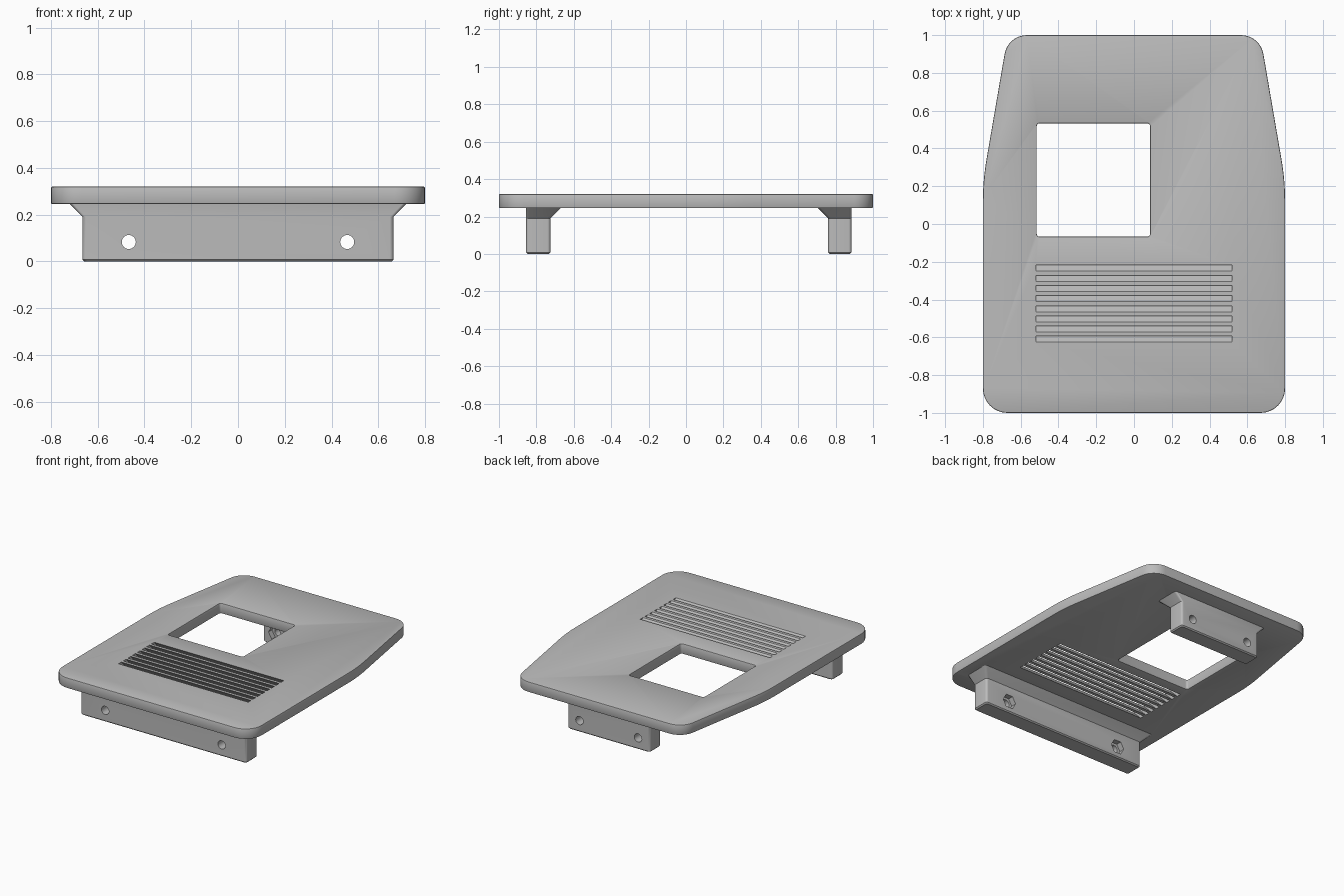
import bpy, bmesh, math
from mathutils import Vector

if "Cube" in bpy.data.objects:
    bpy.data.objects.remove(bpy.data.objects["Cube"])

grey = bpy.data.materials.new("plain grey")
grey.use_nodes = True
grey.diffuse_color = (0.5, 0.5, 0.5, 1)
grey.node_tree.nodes["Principled BSDF"].inputs["Base Color"].default_value = (0.5, 0.5, 0.5, 1)


def rounded(corners, segments=8):
    """Counter-clockwise outline from (x, y, radius) corners."""
    points = []
    for i, (x, y, r) in enumerate(corners):
        c = Vector((x, y))
        before = (Vector(corners[i - 1][:2]) - c).normalized()
        after = (Vector(corners[(i + 1) % len(corners)][:2]) - c).normalized()
        half = before.angle(after) / 2
        centre = c + (before + after).normalized() * r / math.sin(half)
        start = c + before * r / math.tan(half) - centre
        sweep = math.pi - 2 * half
        for k in range(segments + 1):
            a = sweep * k / segments
            points.append((centre.x + start.x * math.cos(a) - start.y * math.sin(a),
                           centre.y + start.x * math.sin(a) + start.y * math.cos(a)))
    return points


def box_outline(x0, x1, y0, y1, r):
    return rounded([(x0, y0, r), (x1, y0, r), (x1, y1, r), (x0, y1, r)], 5)


def loft(bm, rings):
    """Closed solid through rings of equal vertex count."""
    loops = [[bm.verts.new(p) for p in ring] for ring in rings]
    n = len(loops[0])
    for a, b in zip(loops, loops[1:]):
        for i in range(n):
            j = (i + 1) % n
            bm.faces.new((a[i], a[j], b[j], b[i]))
    bm.faces.new(loops[0][::-1])
    bm.faces.new(loops[-1])


def level(outline, z):
    return [(x, y, z) for x, y in outline]


def make(name, solids):
    bm = bmesh.new()
    for rings in solids:
        loft(bm, rings)
    bmesh.ops.recalc_face_normals(bm, faces=bm.faces)
    mesh = bpy.data.meshes.new(name)
    bm.to_mesh(mesh)
    bm.free()
    mesh.materials.append(grey)
    obj = bpy.data.objects.new(name, mesh)
    bpy.context.collection.objects.link(obj)
    return obj


def activate(obj):
    bpy.ops.object.select_all(action='DESELECT')
    obj.select_set(True)
    bpy.context.view_layer.objects.active = obj


def cut(obj, solids):
    cutter = make("cutter", solids)
    cutter.hide_render = True
    mod = obj.modifiers.new("cut", 'BOOLEAN')
    mod.operation, mod.solver, mod.object = 'DIFFERENCE', 'EXACT', cutter
    activate(obj)
    bpy.ops.object.modifier_apply(modifier=mod.name)
    bpy.data.objects.remove(cutter)


def smooth(obj):
    activate(obj)
    bpy.ops.object.shade_smooth_by_angle(angle=math.radians(30))


BOTTOM, TOP = 0.245, 0.32

# Tapered plate with a square window and softened rims
right_side = [(0.8, -1, 0.13), (0.8, 0.23, 1.3), (0.668, 1, 0.12)]
left_side = [(-x, y, r) for x, y, r in reversed(right_side)]
outline = rounded(right_side + left_side)
plate = make("plate", [[level(outline, BOTTOM), level(outline, TOP)]])
window = box_outline(-0.515, 0.085, -0.067, 0.533, 0.015)
cut(plate, [[level(window, 0.1), level(window, 0.5)]])
bevel = plate.modifiers.new("rim", 'BEVEL')
bevel.width, bevel.segments, bevel.angle_limit = 0.006, 2, math.radians(50)
activate(plate)
bpy.ops.object.modifier_apply(modifier=bevel.name)

# Slanted vent slots, running down towards the back
slots = []
for i in range(8):
    y = -0.61 + i * 0.0537
    ring = []
    for z in (TOP + 0.02, BOTTOM - 0.02):
        ring.append([(x, y + side * 0.016 + TOP - z, z)
                     for x, side in ((-0.52, -1), (0.52, -1), (0.52, 1), (-0.52, 1))])
    slots.append(ring)
cut(plate, slots)
smooth(plate)


def circle_ring(x, y, z, r, n):
    return [(x + r * math.cos(math.tau * k / n), y, z + r * math.sin(math.tau * k / n))
            for k in range(n)]


def make_leg(name, half, outer, inner, hole_x):
    """Rail flush on its outer side, flaring to the plate on the other three."""
    inward = math.copysign(1, inner - outer)

    def ring(z, grow, inset=0.0):
        ys = sorted((outer + inward * inset, inner + inward * (grow - inset)))
        w = half + grow - inset
        return level(box_outline(-w, w, *ys, 0.016), z)

    leg = make(name, [[ring(0, 0, 0.008), ring(0.008, 0), ring(0.19, 0),
                       ring(BOTTOM + 0.002, 0.056)]])
    # Bolt holes with hexagonal nut pockets on the inner side
    for x in (-hole_x, hole_x):
        bolt = [circle_ring(x, y, 0.083, 0.03, 24) for y in (outer - 0.2, outer + 0.2)]
        pocket = [circle_ring(x, y, 0.083, 0.053, 6)
                  for y in (inner - inward * 0.04, inner + inward * 0.1)]
        cut(leg, [bolt])
        cut(leg, [pocket])
    smooth(leg)


make_leg("front_leg", 0.665, -0.855, -0.725, 0.467)
make_leg("back_leg", 0.33, 0.885, 0.76, 0.235)
